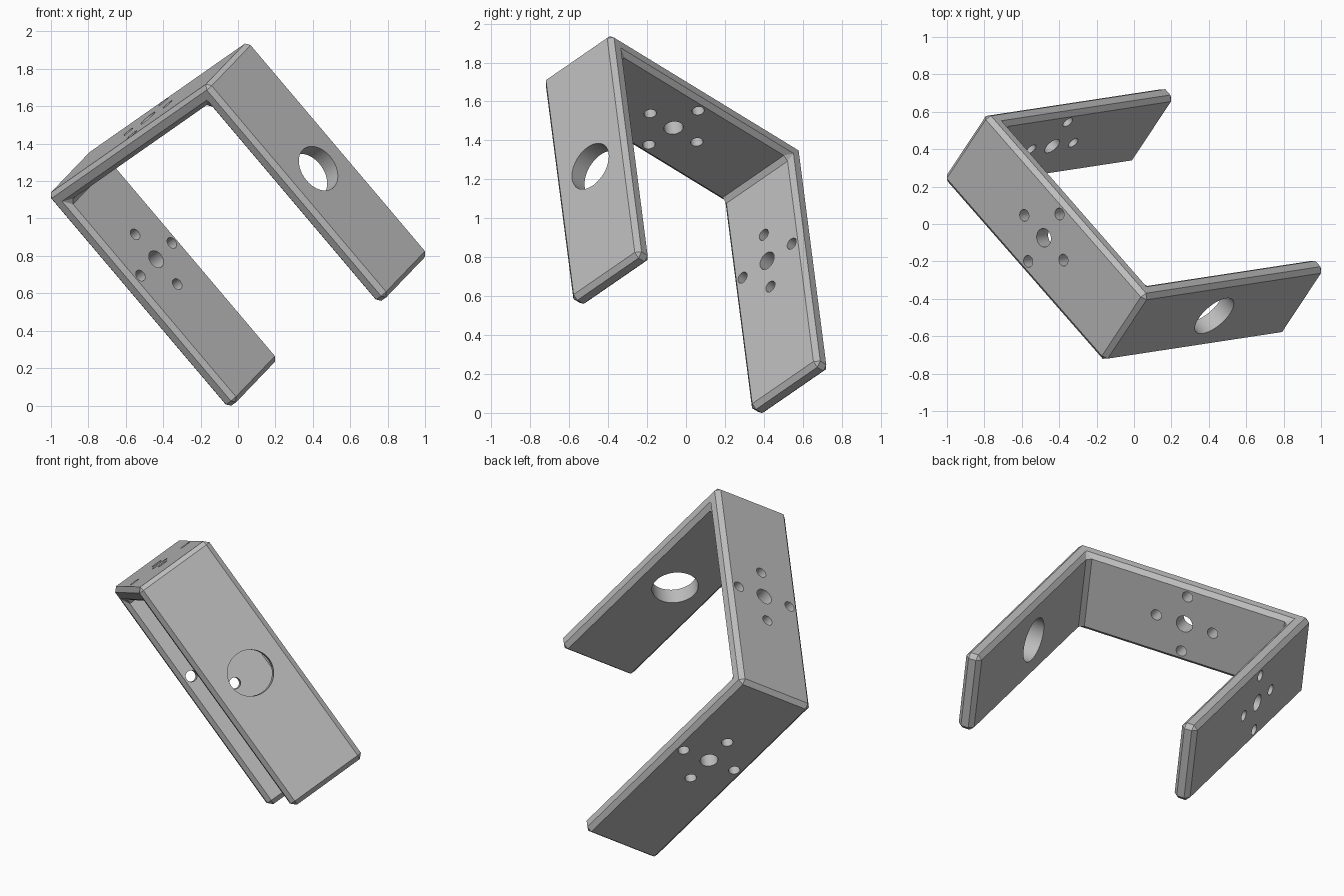
import bpy, bmesh
from mathutils import Matrix, Vector

cube = bpy.data.objects.get("Cube")
if cube:
    bpy.data.objects.remove(cube)

SPAN, REACH, WIDTH = 1.437, 1.5, 0.485   # across, arm length, depth
THICK, CHAMFER = 0.095, 0.025

# Tilted frame: across the plate, along the arms, through the depth
across = Vector((0.598, -0.684, 0.418)).normalized()
depth = Vector((0.477, 0.723, 0.497))
depth = (depth - across * depth.dot(across)).normalized()
along = depth.cross(across)
frame = Matrix((across, along, depth)).transposed().to_4x4()
frame.translation = (0, 0, 0.967)

grey = bpy.data.materials.new("light_grey")
grey.use_nodes = True
colour = (0.5, 0.5, 0.5, 1)
grey.diffuse_color = colour
grey.node_tree.nodes["Principled BSDF"].inputs["Base Color"].default_value = colour


def make_object(name, bm):
    mesh = bpy.data.meshes.new(name)
    bmesh.ops.recalc_face_normals(bm, faces=bm.faces)
    bm.to_mesh(mesh)
    bm.free()
    obj = bpy.data.objects.new(name, mesh)
    bpy.context.collection.objects.link(obj)
    obj.matrix_world = frame
    obj.data.materials.append(grey)
    return obj


def drill(bm, axis, centre, radius, segments=32):
    turn = Vector((0, 0, 1)).rotation_difference(Vector(axis)).to_matrix().to_4x4()
    bmesh.ops.create_cone(bm, cap_ends=True, segments=segments, radius1=radius,
                          radius2=radius, depth=0.3,
                          matrix=Matrix.Translation(centre) @ turn)


def drill_cross(bm, axis, centre, side):
    # One centre hole ringed by four screw holes
    centre, side, up = Vector(centre), Vector(side) * 0.175, Vector((0, 0, 0.175))
    drill(bm, axis, centre, 0.05)
    for offset in (side, -side, up, -up):
        drill(bm, axis, centre + offset, 0.032, 24)


# U-shaped bracket body
u, v, t = SPAN / 2, REACH / 2, THICK
profile = [(-u, -v), (u, -v), (u, v), (u - t, v), (u - t, t - v),
           (t - u, t - v), (t - u, v), (-u, v)]
bm = bmesh.new()
face = bm.faces.new([bm.verts.new((x, y, -WIDTH / 2)) for x, y in profile])
top = bmesh.ops.extrude_face_region(bm, geom=[face])["geom"]
bmesh.ops.translate(bm, vec=(0, 0, WIDTH),
                    verts=[g for g in top if isinstance(g, bmesh.types.BMVert)])
bracket = make_object("u_bracket", bm)

# Hole cutters: large opening in the front arm, crosses in plate and back arm
bm = bmesh.new()
drill(bm, (1, 0, 0), (u, 0, 0), 0.13, 48)
drill_cross(bm, (1, 0, 0), (-u, -0.1, 0), (0, 1, 0))
drill_cross(bm, (0, 1, 0), (0, -v, 0), (1, 0, 0))
cutter = make_object("hole_cutter", bm)
cutter.hide_render = True

# Chamfer every edge, then cut the holes
bevel = bracket.modifiers.new("chamfer", "BEVEL")
bevel.width = CHAMFER
bevel.segments = 1
holes = bracket.modifiers.new("holes", "BOOLEAN")
holes.operation = "DIFFERENCE"
holes.solver = "EXACT"
holes.object = cutter

bpy.ops.object.select_all(action="DESELECT")
bracket.select_set(True)
bpy.context.view_layer.objects.active = bracket
bpy.context.view_layer.update()
for modifier in ("chamfer", "holes"):
    bpy.ops.object.modifier_apply(modifier=modifier)
bpy.data.objects.remove(cutter)
bpy.ops.object.shade_smooth_by_angle(angle=0.4)
